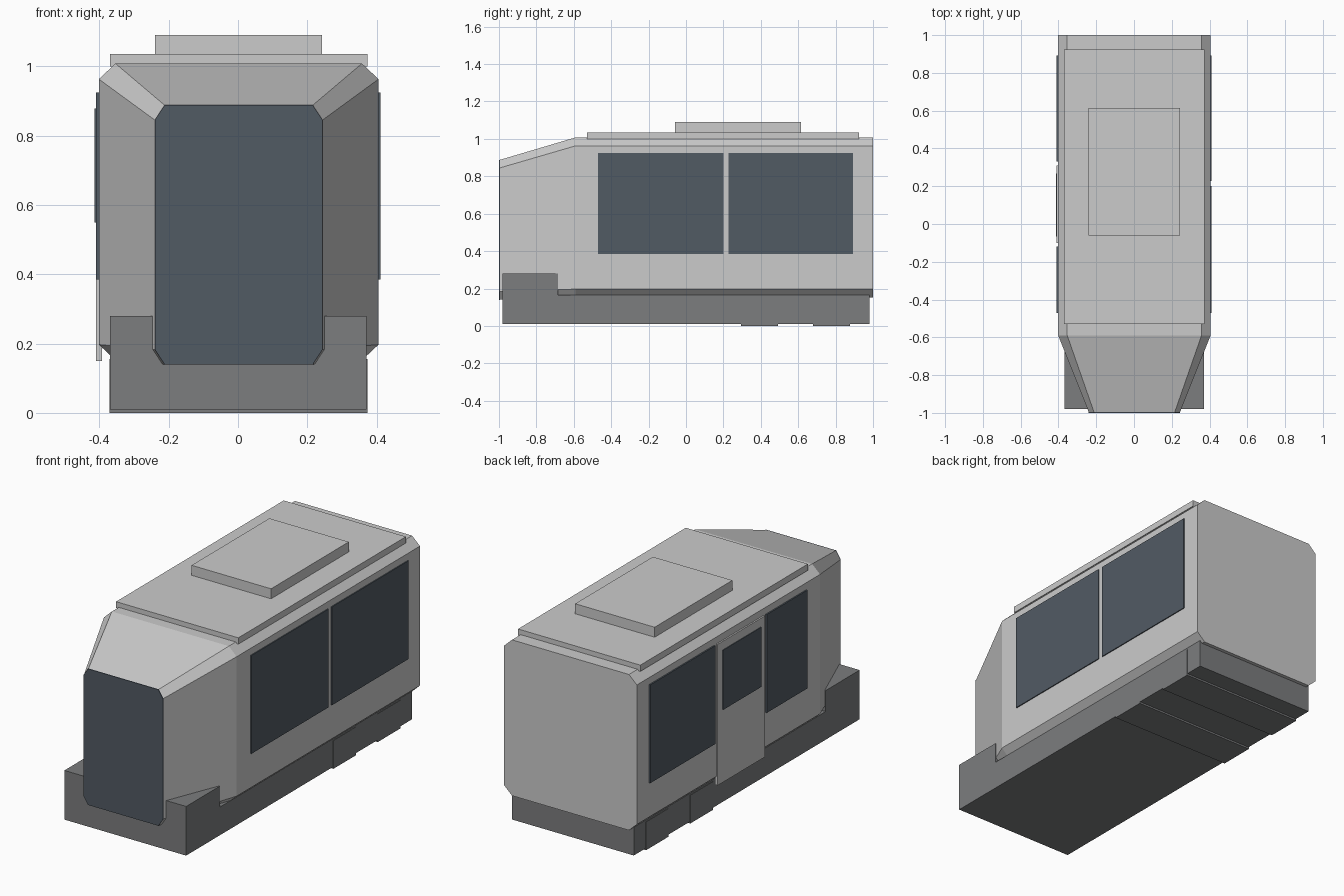
import bpy

if "Cube" in bpy.data.objects:
    bpy.data.objects.remove(bpy.data.objects["Cube"])

CX = 0.002  # body centre line, nudged by the door on the left


def material(name, rgb):
    m = bpy.data.materials.new(name)
    m.diffuse_color = (*rgb, 1)
    m.use_nodes = True
    m.node_tree.nodes["Principled BSDF"].inputs["Base Color"].default_value = m.diffuse_color
    return m


GLASS = material("dark_glass", (0.083, 0.103, 0.127))
DARK = material("dark_chassis", (0.2, 0.205, 0.21))


def mesh(name, verts, faces, mat=None):
    me = bpy.data.meshes.new(name)
    me.from_pydata(verts, [], faces)
    ob = bpy.data.objects.new(name, me)
    bpy.context.collection.objects.link(ob)
    if mat:
        me.materials.append(mat)
    return ob


def box(name, xs, ys, zs, mat=None):
    verts = [(x, y, z) for x in xs for y in ys for z in zs]
    faces = [(0, 1, 3, 2), (4, 6, 7, 5), (0, 4, 5, 1),
             (2, 3, 7, 6), (0, 2, 6, 4), (1, 5, 7, 3)]
    return mesh(name, verts, faces, mat)


def octagon(y, half, z0, z1, cx, cz):
    """Rectangle with cut corners in the xz plane."""
    xz = [(half - cx, z0), (half, z0 + cz), (half, z1 - cz), (half - cx, z1)]
    xz += [(-x, z) for x, z in reversed(xz)]
    return [(CX + x, y, z) for x, z in xz]


def loft(name, rings, mat=None):
    n = len(rings[0])
    faces = [tuple(range(n)), tuple(reversed(range((len(rings) - 1) * n, len(rings) * n)))]
    for r in range(len(rings) - 1):
        for i in range(n):
            j = (i + 1) % n
            faces.append((r * n + j, r * n + i, (r + 1) * n + i, (r + 1) * n + j))
    return mesh(name, [v for ring in rings for v in ring], faces, mat)


# Main shell with tapered nose
nose = (0.242, 0.14, 0.888, 0.028, 0.043)
full = (0.4035, 0.15, 1.01, 0.05, 0.04)
full = (0.4035, 0.152, 1.008, 0.048, 0.045)
loft("body_shell", [octagon(-0.995, *nose), octagon(-0.59, *full), octagon(1.0, *full)])

# Windscreen fills the nose
loft("windscreen", [octagon(-1.0, *nose), octagon(-0.995, *nose)], GLASS)

# Chassis, raised front bumper and underfloor blocks
box("chassis", (-0.369, 0.371), (-0.98, 0.98), (0.01, 0.165), DARK)
box("front_bumper", (-0.369, 0.371), (-0.98, -0.685), (0.012, 0.28), DARK)
for i, y in enumerate((0.295, 0.68)):
    box(f"underfloor_block_{i + 1}", (-0.371, 0.373), (y, y + 0.197), (0, 0.155), DARK)

# Roof slab and roof unit
box("roof_slab", (-0.37, 0.373), (-0.53, 0.925), (1.0, 1.035))
box("roof_unit", (-0.24, 0.243), (-0.06, 0.615), (1.03, 1.09))

# Side windows
for i, ys in enumerate(((-0.47, 0.2), (0.228, 0.893))):
    box(f"right_window_{i + 1}", (0.395, 0.411), ys, (0.385, 0.925), GLASS)
for i, ys in enumerate(((-0.47, -0.118), (0.33, 0.893))):
    box(f"left_window_{i + 1}", (-0.409, -0.39), ys, (0.385, 0.925), GLASS)

# Left door with its window
box("door", (-0.41, -0.392), (-0.1, 0.31), (0.15, 0.925))
box("door_window", (-0.414, -0.4), (-0.065, 0.268), (0.55, 0.878), GLASS)
